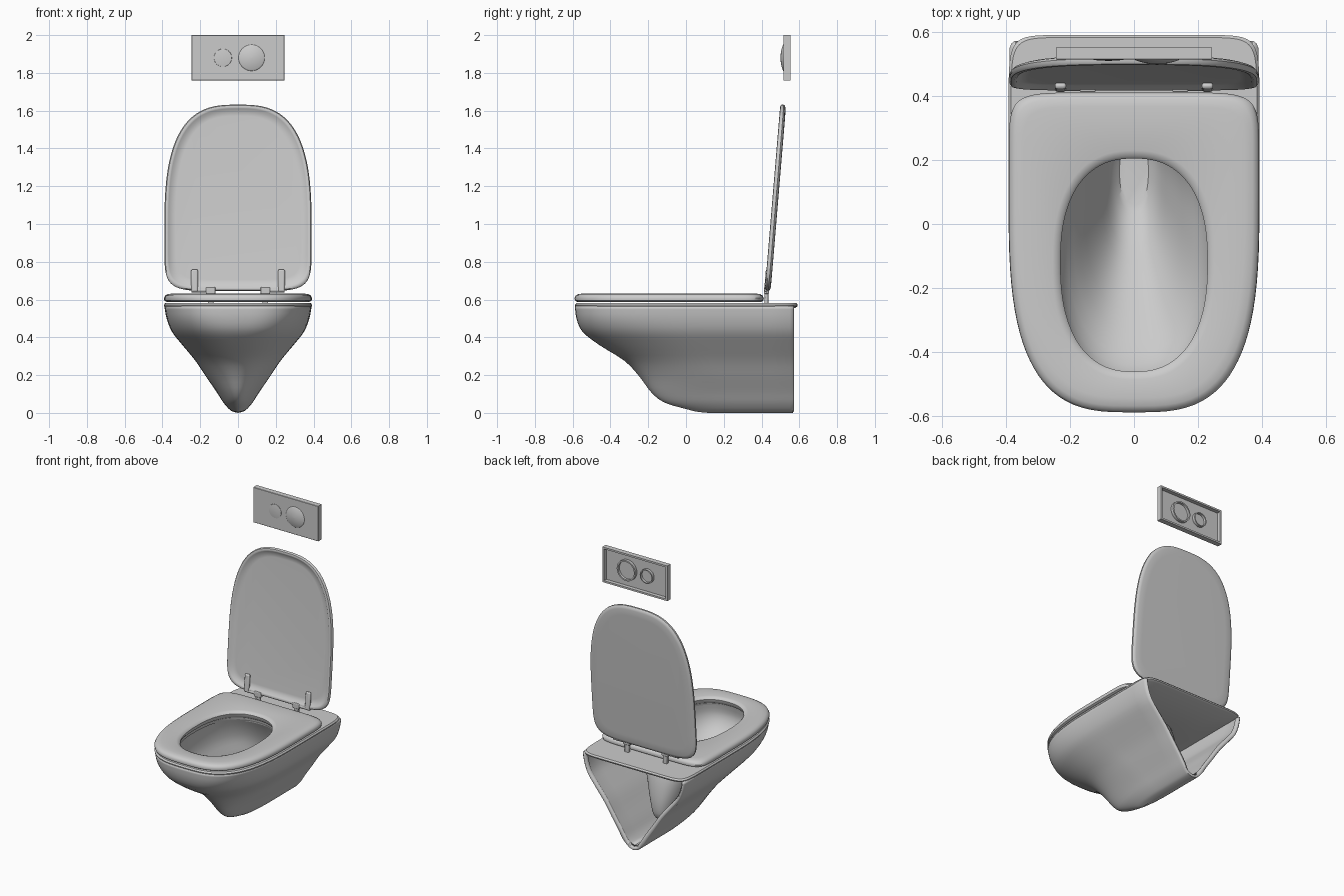
import bpy, bmesh, math

if "Cube" in bpy.data.objects:
    bpy.data.objects.remove(bpy.data.objects["Cube"])

N = 96


def finish(ob, angle=40):
    bpy.ops.object.select_all(action='DESELECT')
    ob.select_set(True)
    bpy.context.view_layer.objects.active = ob
    bpy.ops.object.shade_smooth_by_angle(angle=math.radians(angle))


def loft(name, rings, cyclic=True, loop=False, cap0=False, cap1=False, recalc=True):
    """Skin a list of equal-length point rings."""
    bm = bmesh.new()
    vs = [[bm.verts.new(p) for p in r] for r in rings]
    m, k = len(rings), len(rings[0])
    for i in range(m if loop else m - 1):
        a, b = vs[i], vs[(i + 1) % m]
        for j in range(k if cyclic else k - 1):
            j2 = (j + 1) % k
            bm.faces.new((a[j], a[j2], b[j2], b[j]))
    if cap0:
        bm.faces.new(vs[0][::-1])
    if cap1:
        bm.faces.new(vs[-1])
    bmesh.ops.remove_doubles(bm, verts=bm.verts, dist=1e-5)
    if recalc:
        bmesh.ops.recalc_face_normals(bm, faces=bm.faces)
    me = bpy.data.meshes.new(name)
    bm.to_mesh(me)
    bm.free()
    ob = bpy.data.objects.new(name, me)
    bpy.context.collection.objects.link(ob)
    finish(ob)
    return ob


def spow(v, e):
    return math.copysign(abs(v) ** e, v) if abs(v) > 1e-9 else 0.0


def outline(a, yb, yf, yc, nb, nf, d=0.0):
    """Closed D-shaped outline (two half superellipses), inset by d."""
    pts = []
    for i in range(N):
        t = 2 * math.pi * i / N
        c, s = math.cos(t), math.sin(t)
        n, b = (nb, yb - d - yc) if s >= 0 else (nf, yc - yf - d)
        pts.append(((a - d) * spow(c, 2 / n), yc + b * spow(s, 2 / n)))
    return pts


def at(pts, z):
    return [(x, y, z) for x, y in pts]


def smooth_rows(rows, sub=3):
    """Catmull-Rom through table rows."""
    out = []
    for i in range(len(rows) - 1):
        p = [rows[max(0, min(len(rows) - 1, i + k))] for k in (-1, 0, 1, 2)]
        for s in range(sub):
            t = s / sub
            out.append([0.5 * (2 * b + (c - a) * t + (2 * a - 5 * b + 4 * c - d) * t * t
                               + (3 * b - a - 3 * c + d) * t ** 3) for a, b, c, d in zip(*p)])
    return out + [list(rows[-1])]


def seat_edge(d):
    return outline(0.392, 0.412, -0.59, 0.1, 8, 3.1, d)


def hole(d):
    return outline(0.23, 0.205, -0.462, -0.12, 2.4, 2.4, d)


# Outer body shell: z, half width, front y, curve centre y, exponent
rows = [(0.0, 0.0, 0.12, 0.3, 2.0), (0.006, 0.024, 0.06, 0.3, 2.0),
        (0.018, 0.045, 0.01, 0.28, 2.0), (0.055, 0.078, -0.115, 0.26, 2.0),
        (0.11, 0.113, -0.185, 0.24, 2.1), (0.19, 0.168, -0.245, 0.2, 2.1),
        (0.275, 0.225, -0.325, 0.15, 2.2), (0.36, 0.295, -0.46, 0.12, 2.4),
        (0.43, 0.35, -0.548, 0.1, 2.7), (0.5, 0.378, -0.58, 0.1, 3.0),
        (0.565, 0.39, -0.588, 0.1, 3.1)]
rings = []
for z, w, yf, yc, n in smooth_rows(rows):
    front = []
    for i in range(49):
        t = math.pi + math.pi * i / 48
        front.append((w * spow(math.cos(t), 2 / n), yc + (yc - yf) * spow(math.sin(t), 2 / n), z))
    zr = z + 0.012 * max(0, 1 - z / 0.06)
    back = [(w, 0.45, z), (w, 0.55, z), (w * 0.985, 0.565, z), (w * 0.96, 0.573, zr)]
    rings.append([(-x, y, h) for x, y, h in back[::-1]] + front + back)
body = loft('bowl_body', rings, cyclic=False, recalc=False)
mod = body.modifiers.new('wall', 'SOLIDIFY')
mod.thickness = 0.028

# Ceramic top rim with rear ledge


def rim_edge(d):
    return outline(0.393, 0.592, -0.588, 0.1, 12, 3.1, d)


loft('bowl_rim', [at(rim_edge(0.014), 0.556), at(rim_edge(0.002), 0.564), at(rim_edge(0), 0.572),
                  at(rim_edge(0.008), 0.581), at(hole(-0.02), 0.581), at(hole(-0.025), 0.556)], loop=True)

# Inner basin: z, half width, back y, front y
basin = smooth_rows([(0.57, 0.245, 0.225, -0.48), (0.5, 0.245, 0.26, -0.485), (0.42, 0.225, 0.29, -0.44),
                     (0.33, 0.17, 0.31, -0.32), (0.22, 0.115, 0.32, -0.16), (0.13, 0.075, 0.31, -0.03),
                     (0.09, 0.045, 0.27, 0.06)])
loft('basin', [at(outline(w, yb, yf, (yb + yf) / 2, 2.4, 2.4), z) for z, w, yb, yf in basin], cap1=True)

# Seat ring
loft('seat', [at(seat_edge(0.016), 0.586), at(seat_edge(0.002), 0.595), at(seat_edge(0), 0.608),
              at(seat_edge(0.006), 0.621), at(seat_edge(0.02), 0.629), at(seat_edge(0.045), 0.632),
              at(hole(-0.025), 0.631), at(hole(-0.008), 0.626), at(hole(0), 0.616),
              at(hole(-0.003), 0.6), at(hole(-0.012), 0.586)], loop=True)

# Raised lid, leaning slightly back
lean = 0.083


def lid_ring(d, t):
    return [(x, 0.432 + (0.41 - y) * math.sin(lean) + t * math.cos(lean),
             0.645 + (0.41 - y) * math.cos(lean) - t * math.sin(lean))
            for x, y in outline(0.39, 0.41, -0.58, 0.1, 6, 2.9, d)]


loft('lid', [lid_ring(d, t) for d, t in ((0.06, 0.001), (0.034, -0.001), (0.022, -0.012), (0.014, -0.015),
                                         (0.005, -0.013), (0, -0.006), (0, 0.004), (0.006, 0.011),
                                         (0.02, 0.015), (0.06, 0.016))], cap0=True, cap1=True)


# Hinges
def block(name, loc, size, rot=0.0, bevel=0.005):
    bpy.ops.mesh.primitive_cube_add(size=1, location=loc, rotation=(rot, 0, 0))
    ob = bpy.context.object
    ob.name = name
    ob.scale = size
    bpy.ops.object.transform_apply(location=False, rotation=False, scale=True)
    b = ob.modifiers.new('round', 'BEVEL')
    b.width, b.segments = bevel, 3
    finish(ob)


for side, s in (('left', -1), ('right', 1)):
    block('lid_arm_' + side, (s * 0.23, 0.428, 0.70), (0.036, 0.02, 0.12), -lean, 0.009)
    block('hinge_block_' + side, (s * 0.145, 0.426, 0.648), (0.05, 0.026, 0.036))
    block('hinge_post_' + side, (s * 0.145, 0.426, 0.61), (0.03, 0.02, 0.07))
    bpy.ops.mesh.primitive_cylinder_add(vertices=24, radius=0.012, depth=0.12,
                                        location=(s * 0.185, 0.428, 0.65), rotation=(0, math.pi / 2, 0))
    bpy.context.object.name = 'hinge_pin_' + side
    finish(bpy.context.object)


# Wall flush plate, hollow at the back
def plate_ring(d, y):
    return [(sx * (0.245 - d), y, 1.88 + sz * (0.12 - d)) for sx, sz in ((-1, -1), (1, -1), (1, 1), (-1, 1))]


loft('flush_plate', [plate_ring(0.012, 0.526), plate_ring(0.012, 0.552), plate_ring(0, 0.552),
                     plate_ring(0.0, 0.517), plate_ring(0.002, 0.515)], cap0=True, cap1=True)


# Push buttons: domed front, raised collar behind the plate
def button(name, x, r, dome):
    prof = [(r * f, 0.514 - dome * (1 - f * f)) for f in (0.02, 0.3, 0.55, 0.75, 0.9)]
    prof += [(r * 0.97, 0.514 - dome * 0.06), (r, 0.516), (r, 0.545), (r * 0.86, 0.545), (r * 0.86, 0.529)]
    loft(name, [[(x + q * math.cos(a), y, 1.88 + q * math.sin(a))
                 for a in (2 * math.pi * i / 40 for i in range(40))] for q, y in prof], cap0=True, cap1=True)


button('small_button', -0.08, 0.048, 0.003)
button('large_button', 0.072, 0.07, 0.014)
